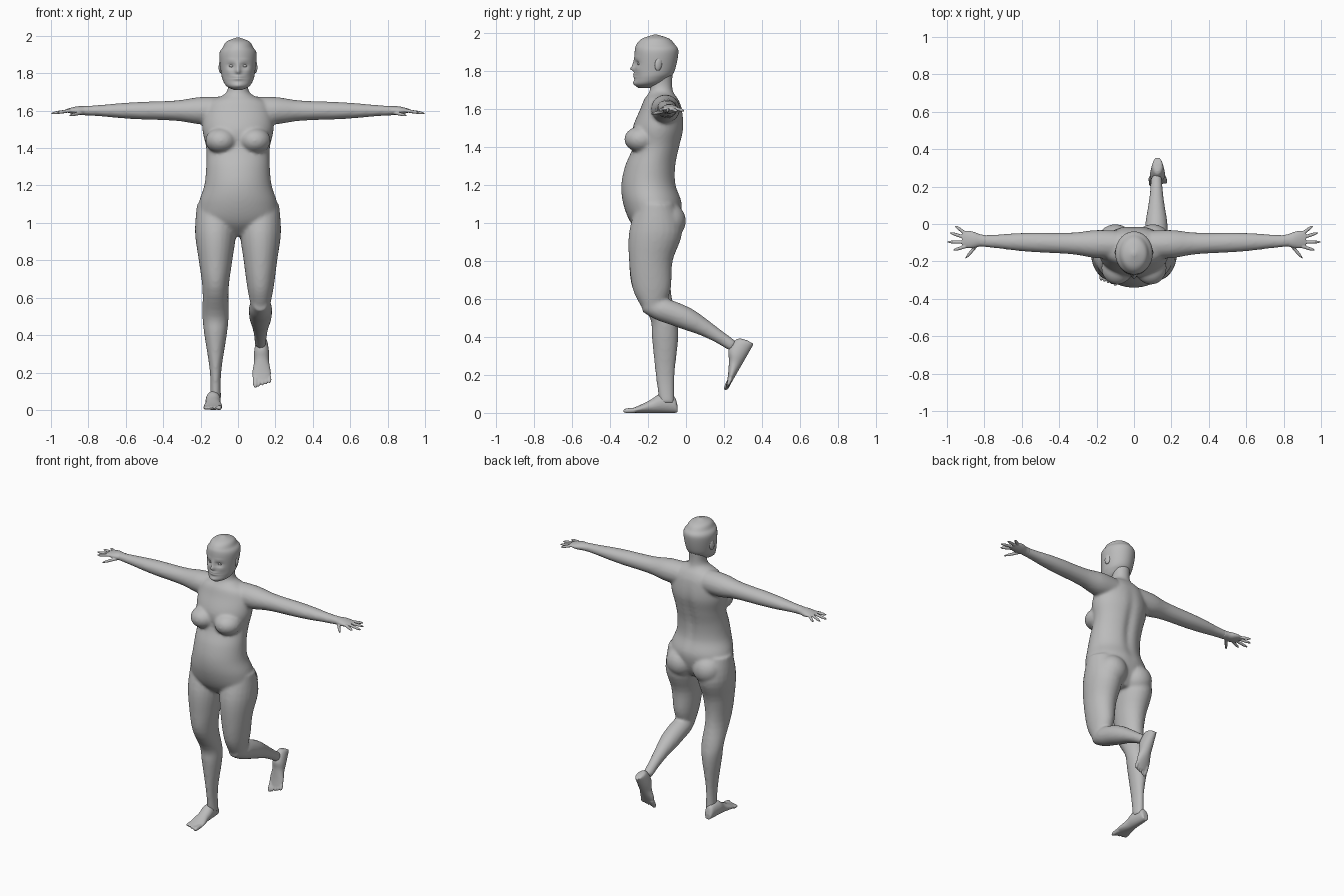
import bpy, bmesh
from math import cos, sin, pi, exp, radians
from mathutils import Vector, Matrix

RIGHTWARD, BACKWARD, UPWARD = Vector((1, 0, 0)), Vector((0, 1, 0)), Vector((0, 0, 1))
SIDES = {"left": 1, "right": -1}

if "Cube" in bpy.data.objects:
    bpy.data.objects.remove(bpy.data.objects["Cube"])

skin = bpy.data.materials.new("plain_grey")
skin.use_nodes = True
grey = (.5, .5, .5, 1)
skin.diffuse_color = grey
skin.node_tree.nodes["Principled BSDF"].inputs["Base Color"].default_value = grey


def blend(before, start, end, after, t):
    """Catmull-Rom curve from start to end."""
    bend = 3 * (start - end) + after - before
    curve = 2 * before - 5 * start + 4 * end - after
    return start + t / 2 * (end - before + t * (curve + t * bend))


def refine(rings, steps):
    """Add smoothly interpolated rings between the given ones."""
    last = len(rings) - 1
    fine = []
    for i in range(last):
        group = (rings[max(i - 1, 0)], rings[i], rings[i + 1], rings[min(i + 2, last)])
        for step in range(steps):
            fine.append([blend(*values, step / steps) for values in zip(*group)])
    return fine + [rings[last]]


def loft(bm, rings, side=RIGHTWARD, axis=None, sides=24, steps=4):
    """Closed tube through rings of x, y, z, half width along side, half depth."""
    rings = refine(rings, steps)
    centres = [Vector(ring[:3]) for ring in rings]
    loops = []
    for i, (centre, ring) in enumerate(zip(centres, rings)):
        ahead, behind = centres[min(i + 1, len(rings) - 1)], centres[max(i - 1, 0)]
        along = axis or (ahead - behind).normalized()
        across = (side - along * side.dot(along)).normalized()
        width, depth = across * ring[3], along.cross(across) * ring[4]
        angles = [2 * pi * k / sides for k in range(sides)]
        loops.append([bm.verts.new(centre + width * cos(a) + depth * sin(a)) for a in angles])
    for lower, upper in zip(loops, loops[1:]):
        for k in range(sides):
            bm.faces.new((lower[k - 1], lower[k], upper[k], upper[k - 1]))
    bm.faces.new(loops[0])
    bm.faces.new(loops[-1])


def upright(rings, x=0):
    """Level rings from height, half width, front and back."""
    return [(x, (front + back) / 2, z, width, (back - front) / 2) for z, width, front, back in rings]


def taper(start, end, widths, flat_start=1, flat_end=1, bow=0):
    """Evenly spaced rings from start to end, bowed upward if wanted."""
    rings = []
    for i, width in enumerate(widths):
        t = i / (len(widths) - 1)
        centre = Vector(start).lerp(Vector(end), t) + UPWARD * bow * sin(pi * t)
        rings.append((*centre, width, width * (flat_start + (flat_end - flat_start) * t)))
    return rings


def ball(bm, centre, size):
    place = Matrix.Translation(centre) @ Matrix.Diagonal((*size, 1))
    bmesh.ops.create_icosphere(bm, subdivisions=3, radius=1, matrix=place)


def press(bm, x, z, wide, tall, depth, facing=1):
    """Soft dent (or bump, if negative) on the front or back, on both sides alike."""
    for vert in bm.verts:
        spread = ((abs(vert.co.x) - x) / wide) ** 2 + ((vert.co.z - z) / tall) ** 2
        weight = min(1, max(0, -10 * facing * (vert.co.y + .15)))
        vert.co.y += facing * depth * weight * exp(-spread)


def finish(bm, name, pose=Matrix(), voxel=None, relax=0):
    bm.transform(pose)
    bmesh.ops.recalc_face_normals(bm, faces=bm.faces)
    mesh = bpy.data.meshes.new(name)
    bm.to_mesh(mesh)
    bm.free()
    mesh.materials.append(skin)
    mesh.shade_smooth()
    part = bpy.data.objects.new(name, mesh)
    bpy.context.collection.objects.link(part)
    if voxel:
        fuse = part.modifiers.new("Fuse", 'REMESH')
        fuse.mode, fuse.voxel_size, fuse.use_smooth_shade = 'VOXEL', voxel, True
        soften = part.modifiers.new("Soften", 'SMOOTH')
        soften.factor, soften.iterations = .5, relax


# Torso and neck
body = bmesh.new()
torso = [(.93, .07, -.22, -.08), (1, .2, -.29, -.04), (1.1, .21, -.33, -.02), (1.2, .18, -.34, -.05),
         (1.3, .17, -.32, -.05), (1.4, .17, -.28, -.03), (1.5, .19, -.28, -.01), (1.6, .18, -.24, -.02),
         (1.65, .15, -.22, -.04), (1.7, .06, -.19, -.07), (1.8, .06, -.19, -.07)]
loft(body, upright(torso), axis=UPWARD, sides=64, steps=6)
press(body, 0, 1.35, .03, .2, -.015 * -1, facing=-1)

# Breasts, buttocks and arms
for sign in SIDES.values():
    ball(body, (sign * .09, -.235, 1.44), (.085, .09, .07))
    ball(body, (sign * .1, -.1, 1.01), (.1, .1, .1))
    arm = taper((sign * .1, -.11, 1.6), (sign * .84, -.09, 1.6),
                [.075, .075, .06, .055, .053, .047, .037, .03], flat_end=.8)
    loft(body, arm, side=BACKWARD)

# Straight right leg, bent left leg
thigh = [(1.1, .1, -.26, -.06), (.95, .11, -.3, -.02), (.8, .09, -.3, -.07), (.65, .07, -.28, -.08)]
shin = [(.5, .07, -.19, -.05), (.4, .06, -.18, -.04), (.2, .03, -.16, -.06), (.05, .03, -.14, -.06)]
knee = [(.55, .05, -.23, -.12)]
loft(body, upright(thigh + shin, -.12), axis=UPWARD)
loft(body, upright(thigh + knee, .12), axis=UPWARD)
loft(body, taper((.12, -.22, .57), (.12, .25, .35), [.04, .06, .062, .058, .045, .035, .03], bow=.03))
finish(body, "body", voxel=.009, relax=8)

# Head with sculpted face
head = bmesh.new()
skull = [(1.99, .01, -.17, -.15), (1.97, .06, -.23, -.09), (1.94, .08, -.26, -.06), (1.9, .1, -.27, -.04),
         (1.8, .09, -.27, -.06), (1.76, .08, -.27, -.09), (1.73, .06, -.27, -.13), (1.71, .02, -.25, -.19)]
loft(head, upright(skull), axis=UPWARD, sides=80, steps=8)
eye_line, nose_tip, mouth = 1.84, 1.81, 1.775
press(head, .037, eye_line, .02, .012, .016)
press(head, .037, eye_line + .02, .025, .01, -.005)
press(head, .055, nose_tip, .02, .02, -.004)
press(head, 0, eye_line - .01, .01, .025, -.012)
press(head, 0, nose_tip, .015, .01, -.02)
press(head, 0, mouth, .025, .013, -.01)
press(head, 0, mouth, .03, .003, .006)
press(head, 0, 1.735, .025, .015, -.007)
for sign in SIDES.values():
    ball(head, (sign * .034, -.244, eye_line), (.014, .014, .01))
finish(head, "head")

for label, sign in SIDES.items():
    mirror = Matrix.Diagonal((sign, 1, 1, 1))

    # Ear
    ear = bmesh.new()
    ball(ear, (0, 0, 0), (.01, .02, .035))
    tilt = Matrix.Rotation(.35, 4, 'Z') @ Matrix.Rotation(-.15, 4, 'X')
    finish(ear, label + "_ear", mirror @ Matrix.Translation((.092, -.145, 1.835)) @ tilt)

    # Hand: palm, thumb and a fan of fingers
    hand = bmesh.new()
    palm = taper((.79, -.09, 1.6), (.92, -.08, 1.6), [.03, .033, .043, .046, .038], .9, .2)
    loft(hand, palm, side=BACKWARD, axis=RIGHTWARD)
    digits = [(Vector((.83, -.1, 1.59)), -.87, .11)]
    for i, length in enumerate((.07, .1, .09, .07)):
        digits.append((Vector((.9, -.12 + .023 * i, 1.6)), .31 * i - .3, length))
    for root, angle, length in digits:
        tip = root + Vector((cos(angle), sin(angle), -.15)) * length
        loft(hand, taper(root, tip, [.01, .009, .009, .008, .003]), side=UPWARD, sides=12)
    finish(hand, label + "_hand", mirror, voxel=.0035, relax=3)

    # Foot, built around the ankle and then posed
    foot = bmesh.new()
    sole = -.1
    instep = [(.06, .02, -.06), (.04, .03, -.01), (-.03, .04, 0), (-.08, .04, -.03),
              (-.14, .05, -.06), (-.19, .045, -.08)]
    loft(foot, [(.006, y, (top + sole) / 2, width, (top - sole) / 2) for y, width, top in instep],
         axis=-BACKWARD)
    for i in range(5):
        x, radius = .019 * i - .027, .01 if i else .014
        toe = [radius * size for size in (1, 1, 1, .9, .4)]
        loft(foot, taper((x, -.16, -.086), (x, .007 * i - .226, -.09), toe), sides=12)
    if label == "left":
        pose = Matrix.Translation((.12, .24, .36)) @ Matrix.Rotation(radians(60), 4, 'X')
    else:
        pose = Matrix.Translation((-.127, -.105, .1)) @ mirror
    finish(foot, label + "_foot", pose, voxel=.0045, relax=4)
